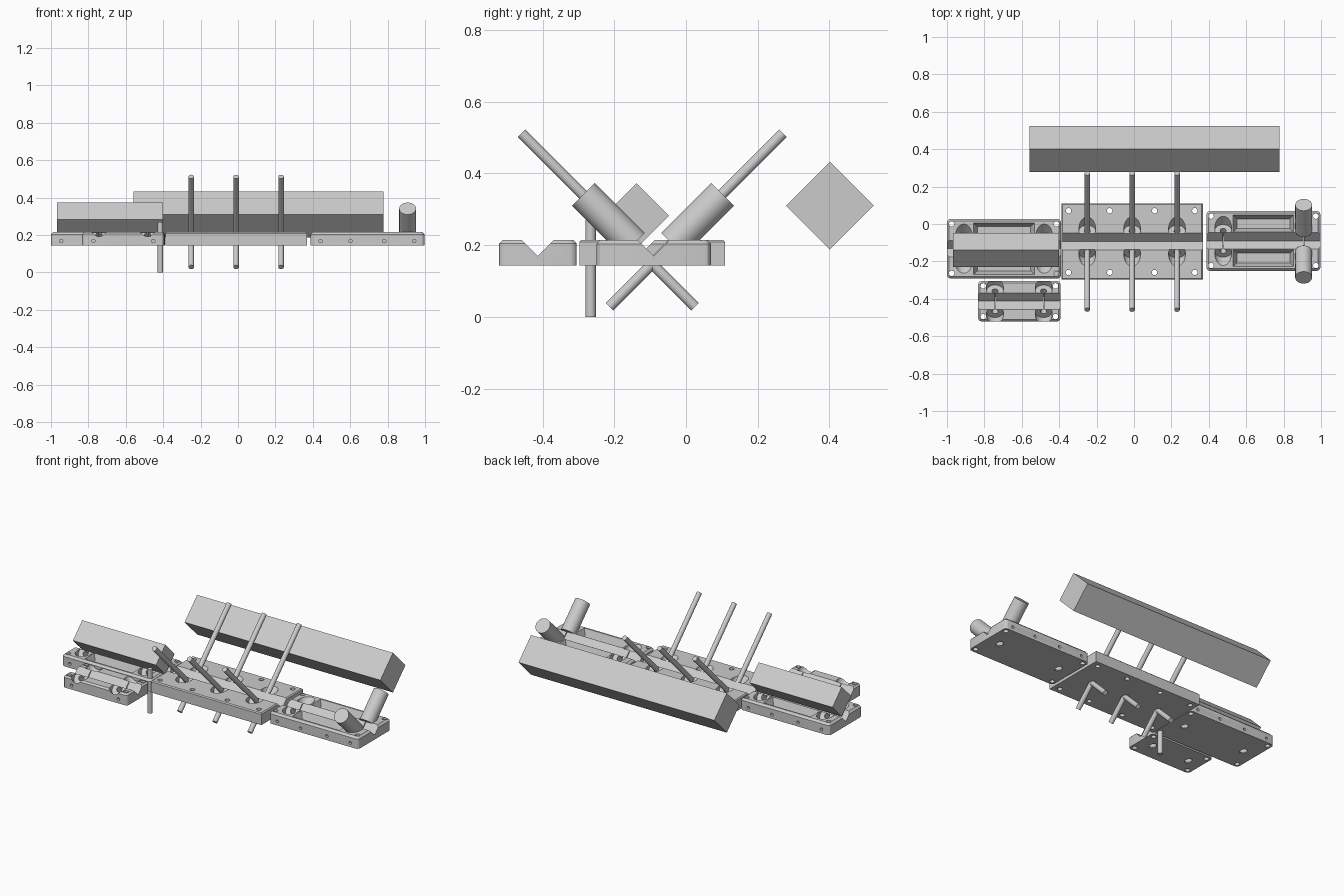
import bpy, bmesh, math
from mathutils import Vector, Matrix

if "Cube" in bpy.data.objects:
    bpy.data.objects.remove(bpy.data.objects["Cube"])

grey = bpy.data.materials.new("light_grey")
grey.diffuse_color = (0.6, 0.6, 0.6, 1)
grey.use_nodes = True
grey.node_tree.nodes["Principled BSDF"].inputs["Base Color"].default_value = grey.diffuse_color

ZC = 0.147          # height where the tilted bores cross
BOT, TOP = 0.143, 0.215
S = math.sqrt(0.5)


def to_object(name, bm):
    bmesh.ops.recalc_face_normals(bm, faces=bm.faces)
    me = bpy.data.meshes.new(name)
    bm.to_mesh(me)
    bm.free()
    me.materials.append(grey)
    ob = bpy.data.objects.new(name, me)
    bpy.context.collection.objects.link(ob)
    return ob


def smooth(ob):
    bpy.ops.object.select_all(action='DESELECT')
    ob.select_set(True)
    bpy.context.view_layer.objects.active = ob
    bpy.ops.object.shade_smooth_by_angle(angle=math.radians(30))


def rod(name, a, b, r, seg=32):
    a, b = Vector(a), Vector(b)
    d = b - a
    m = Matrix.Translation((a + b) / 2) @ d.to_track_quat('Z', 'Y').to_matrix().to_4x4()
    bm = bmesh.new()
    bmesh.ops.create_cone(bm, cap_ends=True, segments=seg, radius1=r, radius2=r,
                          depth=d.length, matrix=m)
    return to_object(name, bm)


def square_bar(name, x0, x1, y, z, half_diag):
    # square bar lying along x, standing on one edge
    side = half_diag * math.sqrt(2)
    m = (Matrix.Translation(((x0 + x1) / 2, y, z)) @ Matrix.Rotation(math.pi / 4, 4, 'X')
         @ Matrix.Diagonal((x1 - x0, side, side, 1)))
    bm = bmesh.new()
    bmesh.ops.create_cube(bm, size=1, matrix=m)
    return to_object(name, bm)


def pocket(x, y, hx, hy, taper, floor):
    # tapered rectangular pocket cutter
    bm = bmesh.new()
    k = (TOP + 0.02 - floor) / (TOP - floor)
    rings = []
    for z, g in ((floor, -taper), (TOP, 0), (TOP + 0.05, 0)):
        rings.append([bm.verts.new((x + sx * (hx + g), y + sy * (hy + g), z))
                      for sx, sy in ((-1, -1), (1, -1), (1, 1), (-1, 1))])
    bm.faces.new(rings[0])
    bm.faces.new(rings[-1])
    for lo, hi in zip(rings, rings[1:]):
        for i in range(4):
            j = (i + 1) % 4
            bm.faces.new((lo[i], lo[j], hi[j], hi[i]))
    return to_object("cutter", bm)


def cut(ob, cutter):
    mod = ob.modifiers.new("cut", 'BOOLEAN')
    mod.operation = 'DIFFERENCE'
    mod.solver = 'EXACT'
    mod.object = cutter
    bpy.context.view_layer.objects.active = ob
    bpy.ops.object.modifier_apply(modifier=mod.name)
    bpy.data.objects.remove(cutter, do_unlink=True)


def tilted(x, y, s, d):
    # point on the 45 degree bore axis, at distance d from the crossing
    return (x, y + s * d * S, ZC + d * S)


def block(name, x, y, hx, hy, bores, bolts, bolt_y, corner, chamfer, pockets, side_holes):
    bm = bmesh.new()
    m = (Matrix.Translation((x, y, (BOT + TOP) / 2))
         @ Matrix.Diagonal((2 * hx, 2 * hy, TOP - BOT, 1)))
    bmesh.ops.create_cube(bm, size=1, matrix=m)
    if corner:
        up = [e for e in bm.edges if abs(e.verts[0].co.z - e.verts[1].co.z) > 0.01]
        bmesh.ops.bevel(bm, geom=up, offset=corner, segments=3, profile=0.5, affect='EDGES')
    rim = [e for e in bm.edges if all(v.co.z > TOP - 1e-4 for v in e.verts)]
    bmesh.ops.bevel(bm, geom=rim, offset=chamfer, segments=1, affect='EDGES')
    ob = to_object(name, bm)
    # V groove along the block
    cut(ob, square_bar("cutter", x - hx - 0.05, x + hx + 0.05, y, TOP, 0.045))
    # tilted stepped bores
    for b in bores:
        for s in (-1, 1):
            cut(ob, rod("cutter", tilted(x + b, y, s, 0.078), tilted(x + b, y, s, 0.3), 0.045))
            cut(ob, rod("cutter", tilted(x + b, y, s, -0.1), tilted(x + b, y, s, 0.2), 0.0165, 20))
    # bolt holes
    for b in bolts:
        for s in (-1, 1):
            p = (x + b, y + s * bolt_y)
            cut(ob, rod("cutter", (*p, BOT - 0.05), (*p, TOP + 0.05), 0.0145, 20))
    if pockets:
        for s in (-1, 1):
            cut(ob, pocket(x, y + s * 0.092, 0.162, 0.046, 0.02, 0.165))
    # small blind holes in the long sides
    for b in side_holes:
        for s in (-1, 1):
            cut(ob, rod("cutter", (x + b, y + s * (hy - 0.015), 0.168),
                        (x + b, y + s * (hy + 0.03), 0.168), 0.009, 16))
    smooth(ob)
    return ob


# drilling guide blocks
YC = -0.094
block("centre_block", -0.01, YC, 0.378, 0.203, (-0.24, 0, 0.24),
      (-0.34, -0.12, 0.12, 0.335), 0.165, 0, 0.006, False, ())
for name, x, y in (("right_block", 0.692, YC + 0.004), ("left_block", -0.695, -0.132)):
    block(name, x, y, 0.305, 0.16, (-0.215, 0.215), (-0.28, 0.28), 0.132,
          0.02, 0.012, True, (-0.25, -0.09, 0.09, 0.25))
block("small_block", -0.613, -0.413, 0.22, 0.108, (-0.13, 0.13), (-0.193, 0.193), 0.082,
      0.018, 0.01, False, (-0.16, 0.16))

# long drill rods crossing through the centre block
for i, x in enumerate((-0.25, -0.01, 0.23)):
    for s, side in ((-1, "front"), (1, "back")):
        smooth(rod(f"drill_rod_{side}_{i + 1}", tilted(x, YC, s, -0.168),
                   tilted(x, YC, s, 0.516), 0.0148))

# thick sleeves in the right block
for s, side in ((-1, "front"), (1, "back")):
    smooth(rod(f"sleeve_{side}", tilted(0.907, YC + 0.002, s, 0.078),
               tilted(0.907, YC + 0.002, s, 0.275), 0.045, 40))

# upright locating pin
smooth(rod("locating_pin", (-0.415, -0.266, 0), (-0.415, -0.266, 0.27), 0.0148))

# square timber pieces
square_bar("short_timber", -0.968, -0.40, -0.138, 0.282, 0.091)
square_bar("long_timber", -0.56, 0.778, 0.401, 0.31, 0.1225)
